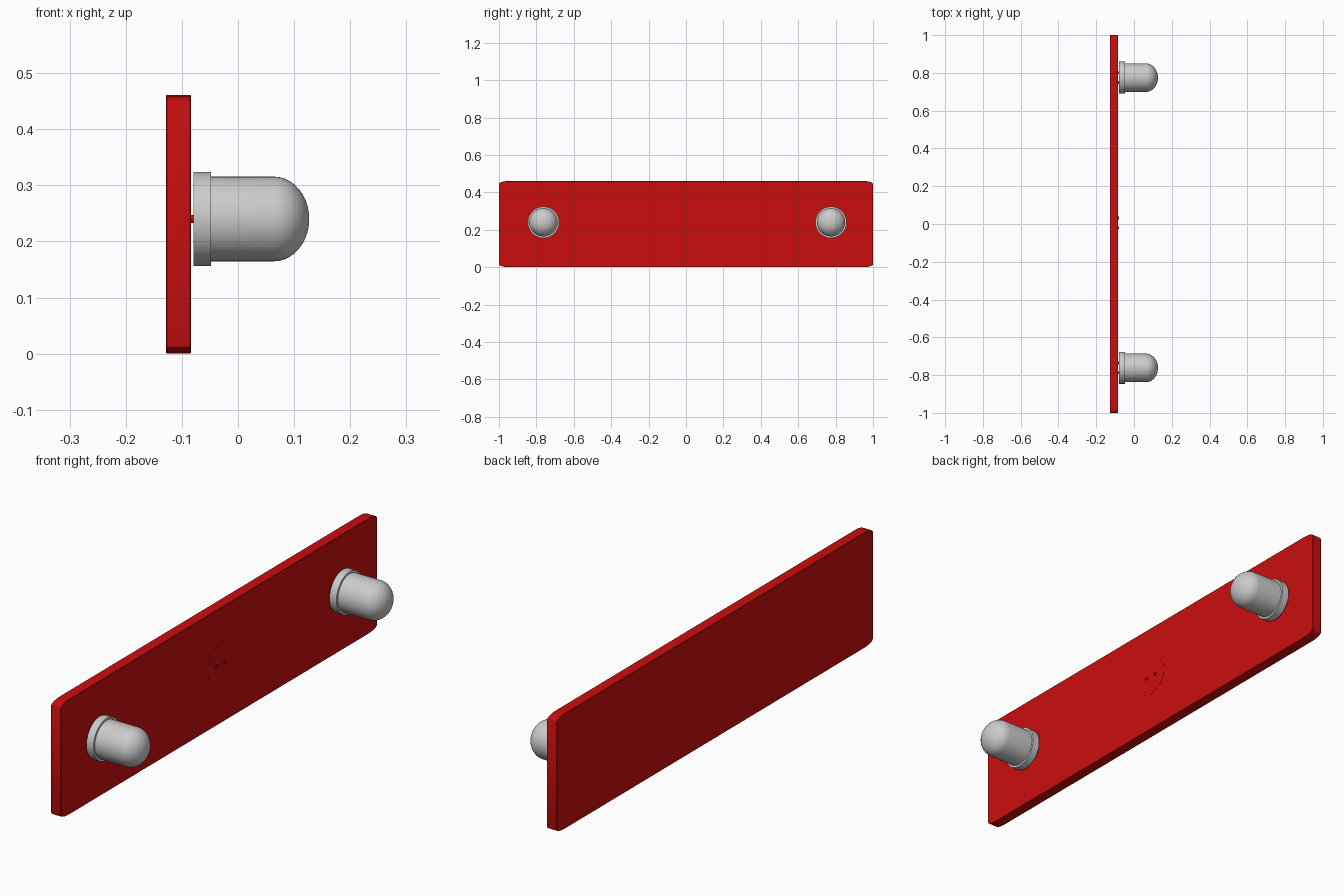
import bpy, bmesh, math
from mathutils import Matrix, Vector

if "Cube" in bpy.data.objects:
    bpy.data.objects.remove(bpy.data.objects["Cube"])

red = bpy.data.materials.new("red_paint")
red.diffuse_color = (0.6, 0.004, 0.004, 1)
red.use_nodes = True
red.node_tree.nodes["Principled BSDF"].inputs["Base Color"].default_value = red.diffuse_color


def finish(name, bm, mat=None):
    bmesh.ops.recalc_face_normals(bm, faces=bm.faces)
    me = bpy.data.meshes.new(name)
    bm.to_mesh(me)
    bm.free()
    ob = bpy.data.objects.new(name, me)
    bpy.context.collection.objects.link(ob)
    if mat:
        me.materials.append(mat)
    bpy.ops.object.select_all(action='DESELECT')
    bpy.context.view_layer.objects.active = ob
    ob.select_set(True)
    bpy.ops.object.shade_smooth_by_angle(angle=math.radians(30))
    return ob


def lathe_x(name, profile, y, z, steps, mat=None):
    """Spin (x, radius) points around a line along x at (y, z)."""
    bm = bmesh.new()
    vs = [bm.verts.new((x, y, z + r)) for x, r in profile]
    es = [bm.edges.new(p) for p in zip(vs, vs[1:])]
    bmesh.ops.spin(bm, geom=vs + es, cent=(0, y, z), axis=(1, 0, 0),
                   angle=2 * math.pi, steps=steps)
    bmesh.ops.remove_doubles(bm, verts=bm.verts, dist=1e-5)
    return finish(name, bm, mat)


X0, X1, H, MID = -0.128, -0.084, 0.461, 0.24

# Back board: plate with flattened elliptical corners
ry, rz = 0.055, 0.016
bm = bmesh.new()
outline = []
for sy, sz, start in ((1, 1, 0), (-1, 1, 90), (-1, -1, 180), (1, -1, 270)):
    for i in range(7):
        a = math.radians(start + 15 * i)
        outline.append((sy * (1 - ry) + ry * math.cos(a),
                        H / 2 + sz * (H / 2 - rz) + rz * math.sin(a)))
face = bm.faces.new([bm.verts.new((X0, y, z)) for y, z in outline])
ext = bmesh.ops.extrude_face_region(bm, geom=[face])
bmesh.ops.translate(bm, vec=(X1 - X0, 0, 0),
                    verts=[v for v in ext["geom"] if isinstance(v, bmesh.types.BMVert)])
board = finish("back_board", bm, red)
bev = board.modifiers.new("soft_edges", 'BEVEL')
bev.width = 0.0015
bev.segments = 1
bev.limit_method = 'ANGLE'
bev.angle_limit = math.radians(50)

# Three sockets: thin disc with two contact pins
for side, y in (("left", -0.762), ("middle", 0.006), ("right", 0.775)):
    lathe_x(f"{side}_socket_disc",
            [(X1 - 0.003, 0), (X1 - 0.003, 0.08), (X1 + 0.0006, 0.08), (X1 + 0.0006, 0)],
            y, MID, 48, red)
    for n, dy in enumerate((-0.026, 0.026), 1):
        lathe_x(f"{side}_socket_pin_{n}",
                [(X1 - 0.003, 0), (X1 - 0.003, 0.007), (-0.079, 0.007), (-0.079, 0)],
                y + dy, MID, 16, red)

# Two lamps: flanged base, straight body, rounded tip
tip_x, r, depth = 0.064, 0.0755, 0.063
profile = [(-0.079, 0), (-0.079, 0.084), (-0.048, 0.084), (-0.048, r)]
for i in range(11):
    a = math.pi / 2 * i / 10
    profile.append((tip_x + depth * math.sin(a), r * math.cos(a)))
for side, y in (("left", -0.762), ("right", 0.775)):
    lathe_x(f"{side}_lamp", profile, y, MID, 48)
